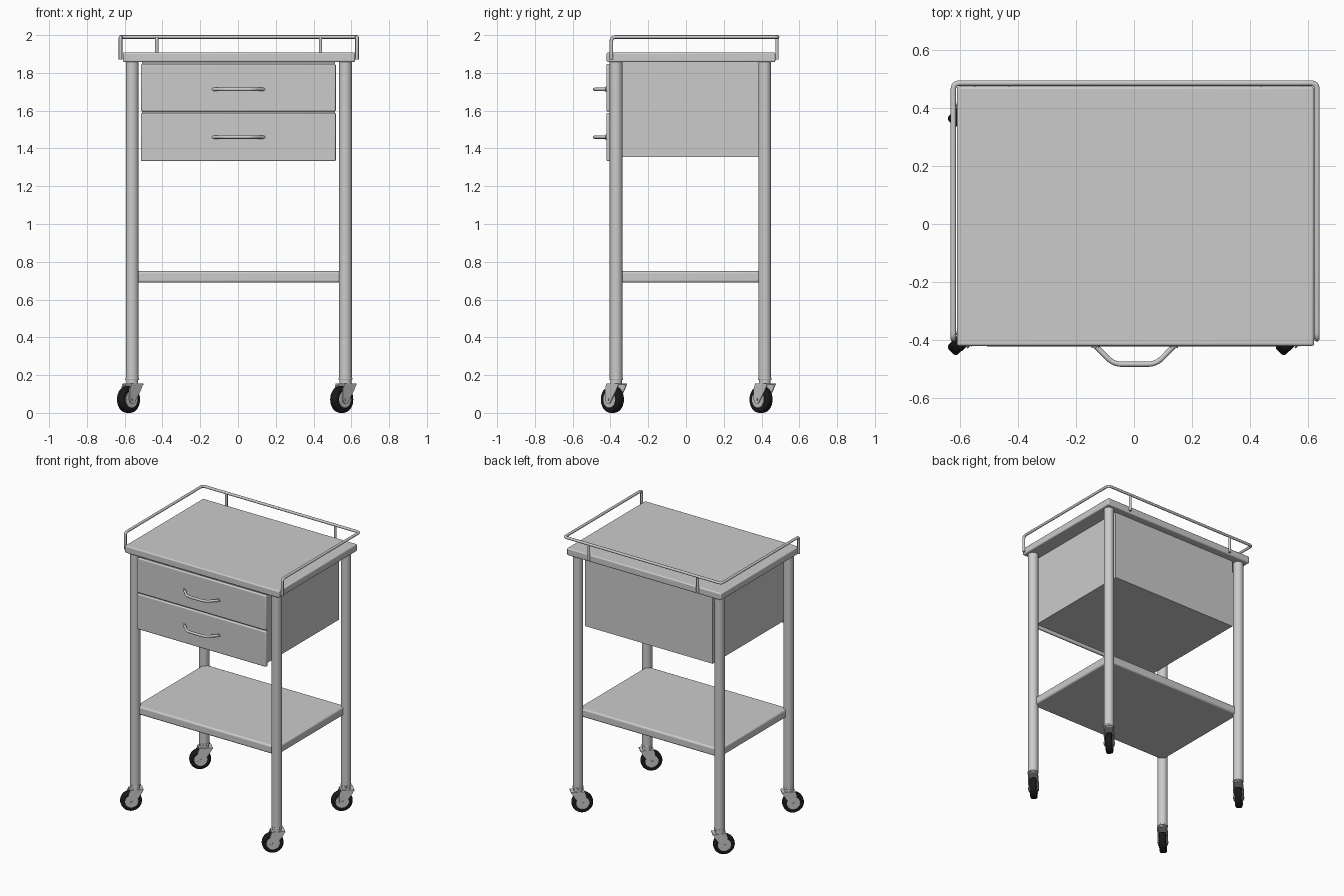
import bpy, bmesh
from math import pi, cos, sin, radians
from mathutils import Matrix, Vector

if "Cube" in bpy.data.objects:
    bpy.data.objects.remove(bpy.data.objects["Cube"])


def finish(name, bm, mat=None, bevel=0.0, segs=3, matrix=None):
    me = bpy.data.meshes.new(name)
    bmesh.ops.recalc_face_normals(bm, faces=bm.faces)
    bm.to_mesh(me)
    bm.free()
    ob = bpy.data.objects.new(name, me)
    bpy.context.collection.objects.link(ob)
    if matrix:
        ob.matrix_world = matrix
    if bevel:
        m = ob.modifiers.new("bevel", 'BEVEL')
        m.width, m.segments, m.limit_method = bevel, segs, 'ANGLE'
        m.angle_limit = radians(40)
    if mat:
        me.materials.append(mat)
    smooth(ob)
    return ob


def smooth(ob):
    bpy.ops.object.select_all(action='DESELECT')
    ob.select_set(True)
    bpy.context.view_layer.objects.active = ob
    bpy.ops.object.shade_smooth_by_angle(angle=radians(35))


def box(name, x, y, z, bevel=0.0, segs=3):
    bm = bmesh.new()
    size = (x[1] - x[0], y[1] - y[0], z[1] - z[0])
    mid = Vector((x[0] + x[1], y[0] + y[1], z[0] + z[1])) / 2
    bmesh.ops.create_cube(bm, size=1, matrix=Matrix.Translation(mid) @ Matrix.Diagonal((*size, 1)))
    return finish(name, bm, bevel=bevel, segs=segs)


def cylinder(name, r, depth, matrix, mat=None, bevel=0.0, segs=40, r2=None):
    bm = bmesh.new()
    bmesh.ops.create_cone(bm, cap_ends=True, segments=segs, radius1=r,
                          radius2=r if r2 is None else r2, depth=depth)
    return finish(name, bm, mat, bevel, matrix=matrix)


def plate(name, outline, y, thick, matrix):
    # outline in local x/z, extruded along local y
    bm = bmesh.new()
    f = bm.faces.new([bm.verts.new((px, y - thick / 2, pz)) for px, pz in outline])
    ext = bmesh.ops.extrude_face_region(bm, geom=[f])
    bmesh.ops.translate(bm, vec=(0, thick, 0),
                        verts=[v for v in ext['geom'] if isinstance(v, bmesh.types.BMVert)])
    return finish(name, bm, matrix=matrix)


def tube(name, pts, r, fillet=0.0):
    pts = [Vector(p) for p in pts]
    path = [pts[0]]
    for a, b, c in zip(pts, pts[1:], pts[2:]):
        p, q = b + (a - b).normalized() * fillet, b + (c - b).normalized() * fillet
        for i in range(7):
            t = i / 6
            path.append(p * (1 - t) ** 2 + b * 2 * t * (1 - t) + q * t * t)
    path.append(pts[-1])
    cu = bpy.data.curves.new(name, 'CURVE')
    cu.dimensions = '3D'
    cu.bevel_depth, cu.bevel_resolution, cu.use_fill_caps = r, 4, True
    sp = cu.splines.new('POLY')
    sp.points.add(len(path) - 1)
    for s, p in zip(sp.points, path):
        s.co = (*p, 1)
    ob = bpy.data.objects.new(name, cu)
    bpy.context.collection.objects.link(ob)
    bpy.ops.object.select_all(action='DESELECT')
    ob.select_set(True)
    bpy.context.view_layer.objects.active = ob
    bpy.ops.object.convert(target='MESH')
    smooth(bpy.context.object)


rubber = bpy.data.materials.new("black_rubber")
rubber.diffuse_color = (0.01, 0.01, 0.01, 1)
rubber.use_nodes = True
rubber.node_tree.nodes["Principled BSDF"].inputs["Base Color"].default_value = rubber.diffuse_color
T = Matrix.Translation

# Top, cabinet and lower shelf
box("table_top", (-0.61, 0.62), (-0.42, 0.473), (1.857, 1.908), 0.008)
box("cabinet", (-0.507, 0.513), (-0.40, 0.42), (1.355, 1.857))
box("lower_shelf", (-0.56, 0.569), (-0.37, 0.417), (0.69, 0.75), 0.012)

# Drawer fronts with bent pull handles
for name, z0, z1 in (("upper", 1.596, 1.847), ("lower", 1.333, 1.588)):
    box(name + "_drawer", (-0.513, 0.518), (-0.421, -0.40), (z0, z1), 0.007)
    zc = 1.713 if name == "upper" else 1.46
    tube(name + "_handle", [(-0.137, -0.415, zc), (-0.07, -0.483, zc),
                            (0.076, -0.483, zc), (0.143, -0.415, zc)], 0.009, 0.03)
    for x in (-0.132, 0.138):
        cylinder(name + "_handle_mount", 0.014, 0.008,
                 T((x, -0.423, zc)) @ Matrix.Rotation(pi / 2, 4, 'X'), segs=24)

# Guard rail on three sides, with two rear posts
L, R, F, B, Z = -0.622, 0.63, -0.395, 0.485, 1.99
tube("guard_rail", [(L, F, 1.87), (L, F, Z), (L, B, Z), (R, B, Z), (R, F, Z), (R, F, 1.87)],
     0.0095, 0.022)
for x in (-0.43, 0.437):
    tube("rail_post", [(x, 0.482, 1.87), (x, 0.482, Z)], 0.009)

# Fork side outline: wide top tapering to a round end at the axle
ax, az = -0.028, 0.071
fork = [(0.05, 0.155), (-0.04, 0.155), (-0.05, 0.125)]
fork += [(ax + 0.022 * cos(a), az + 0.022 * sin(a))
         for a in [pi + i * (pi * 0.9) / 10 for i in range(11)]]
fork += [(0.035, 0.125)]

# Legs with swivel casters, all turned the same way
for lx in (-0.56, 0.569):
    for ly in (-0.37, 0.417):
        tag = ("front_" if ly < 0 else "rear_") + ("left_" if lx < 0 else "right_")
        cylinder(tag + "leg", 0.034, 1.675, T((lx, ly, 1.0225)))
        cylinder(tag + "collar", 0.036, 0.012, T((lx, ly, 0.18)), bevel=0.003)
        cylinder(tag + "swivel", 0.031, 0.02, T((lx, ly, 0.165)))
        M = T((lx, ly, 0)) @ Matrix.Rotation(pi / 4, 4, 'Z')
        axle = M @ T((ax, 0, az)) @ Matrix.Rotation(pi / 2, 4, 'X')
        cylinder(tag + "tyre", 0.071, 0.046, axle, rubber, 0.012)
        cylinder(tag + "hub", 0.045, 0.05, axle, bevel=0.003)
        cylinder(tag + "axle_bolt", 0.009, 0.074, axle, segs=12)
        for y in (-0.03, 0.03):
            plate(tag + "fork_side", fork, y, 0.006, M)
        top = [(-0.04, 0.148), (0.05, 0.148), (0.05, 0.156), (-0.04, 0.156)]
        plate(tag + "fork_top", top, 0, 0.066, M)
